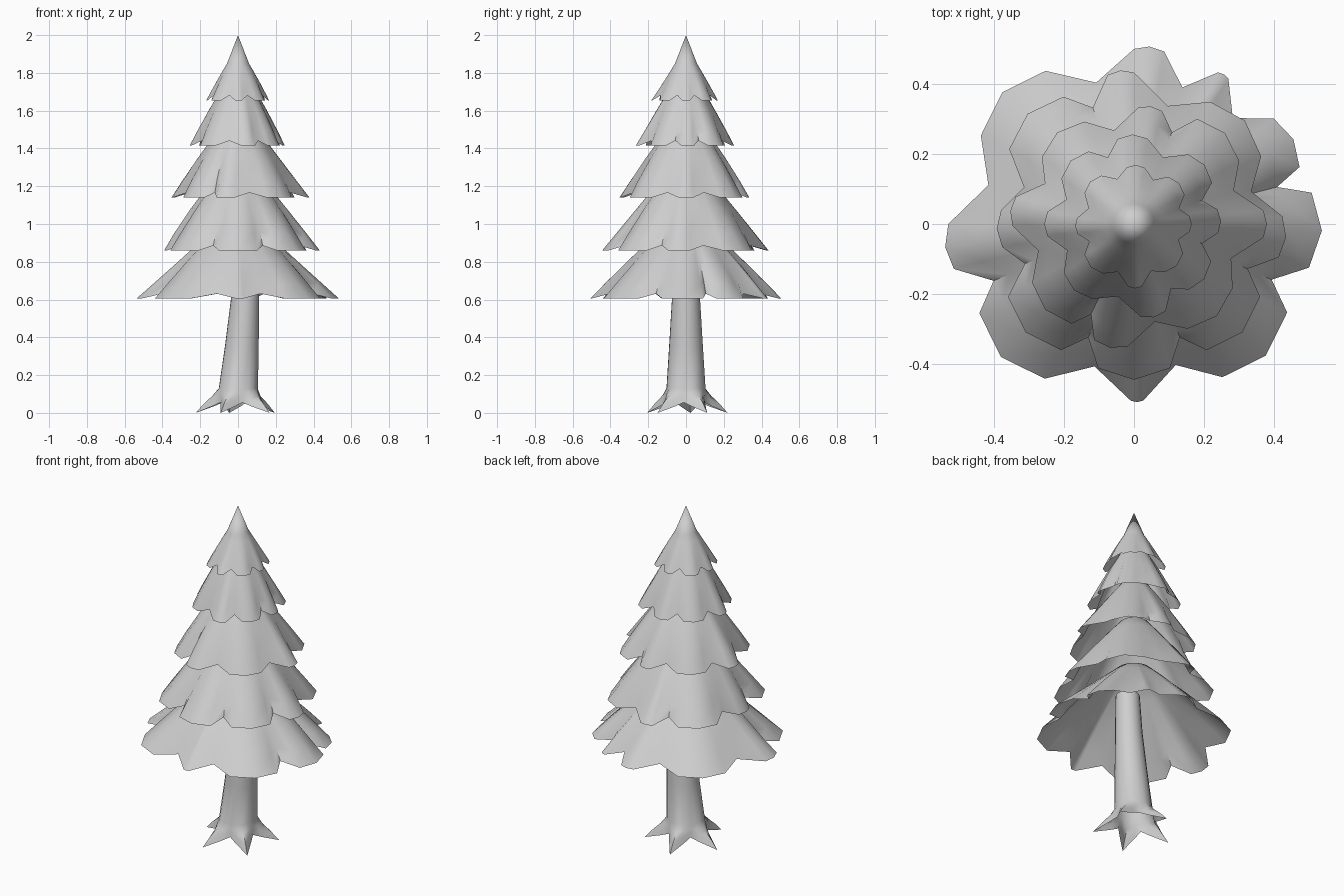
import bpy
import bmesh
from math import cos, sin, radians

cube = bpy.data.objects.get("Cube")
if cube:
    bpy.data.objects.remove(cube, do_unlink=True)

# Single pale grey for the whole tree
grey = bpy.data.materials.new("pale_grey")
grey.use_nodes = True
grey.diffuse_color = (0.62, 0.62, 0.62, 1)
grey.node_tree.nodes["Principled BSDF"].inputs["Base Color"].default_value = (0.62, 0.62, 0.62, 1)


def polar(angle, radius, z, shift=0.0):
    return (shift + radius * cos(radians(angle)), radius * sin(radians(angle)), z)


def loft(name, rings, top=None):
    """Skin closed rings from low to high, open below, with an optional peak."""
    bm = bmesh.new()
    loops = [[bm.verts.new(p) for p in ring] for ring in rings]
    count = len(loops[0])
    pairs = [(i, (i + 1) % count) for i in range(count)]
    for low, high in zip(loops, loops[1:]):
        for i, j in pairs:
            bm.faces.new((low[i], low[j], high[j], high[i]))
    if top:
        centre = bm.verts.new(top)
        for i, j in pairs:
            bm.faces.new((loops[-1][i], loops[-1][j], centre))
    mesh = bpy.data.meshes.new(name)
    bm.to_mesh(mesh)
    bm.free()
    obj = bpy.data.objects.new(name, mesh)
    bpy.context.collection.objects.link(obj)
    mesh.materials.append(grey)
    bpy.ops.object.select_all(action="DESELECT")
    obj.select_set(True)
    bpy.context.view_layer.objects.active = obj
    bpy.ops.object.shade_smooth_by_angle(angle=radians(55))


def rim_outline(lobes):
    """Blunt lobes (angle, half width, length) with a notch between neighbours."""
    points = []
    for n, (angle, half, length) in enumerate(lobes):
        following, next_half, next_length = lobes[(n + 1) % len(lobes)]
        if following < angle:
            following += 360
        notch = (angle + half + following - next_half) / 2
        tip = 0.95 + 0.05 * half / 15
        points += [(angle - half, 0.95 * length, 0), (angle, tip * length, 0),
                   (angle + half, 0.95 * length, 0),
                   (notch, 0.395 * (length + next_length), 0.026)]
    return points


def skirt(name, low, high, reach, neck, lobes, apex):
    """Hollow cone whose folds run from the notched rim and fade upwards."""
    outline = rim_outline(lobes)
    rings = []
    for t in (1, 0.8, 0.5, 0.2, 0):
        ring = []
        for angle, factor, lift in outline:
            wave = 1 - (1 - factor) * t ** 1.5
            radius = (neck + (reach - neck) * t) * wave
            ring.append(polar(angle, radius, high + (low - high) * t + lift * t ** 4))
        rings.append(ring)
    loft(name, rings, top=(0, 0, apex))


# Branch skirts, bottom to top
skirt("lowest_branches", 0.605, 1.0, 0.53, 0.1,
      [(-2, 12, 1.02), (28, 9, 0.99), (59, 2, 0.98), (85, 5, 0.99), (135, 15, 1),
       (187, 7, 1.05), (225, 15, 1.01), (271, 2, 1), (315, 15, 1)], 1.03)
skirt("lower_branches", 0.86, 1.3, 0.445, 0.08,
      [(-5, 8, 1), (43, 15, 0.97), (95, 5, 1.02), (134, 15, 0.98),
       (182, 8, 0.9), (225, 15, 0.98), (270, 14, 1), (315, 15, 0.98)], 1.33)
skirt("middle_branches", 1.14, 1.56, 0.375, 0.06,
      [(0, 6, 1.04), (45, 14, 0.98), (82, 6, 0.93), (130, 14, 0.91),
       (174, 7, 0.97), (224, 14, 0.94), (259, 8, 0.98), (312, 15, 0.94)], 1.59)
skirt("upper_branches", 1.415, 1.78, 0.27, 0.05,
      [(2, 8, 0.94), (40, 12, 0.98), (91, 10, 0.96), (135, 13, 0.95),
       (180, 8, 0.97), (228, 13, 0.95), (282, 8, 1.03), (322, 12, 0.95)], 1.8)
skirt("crown", 1.655, 1.85, 0.175, 0.058,
      [(0, 8, 0.96), (42, 12, 1), (88, 9, 0.98), (136, 12, 1),
       (182, 8, 0.98), (225, 13, 1), (271, 6, 1.08), (316, 13, 0.98)], 2.0)

# Leaning hollow trunk that flares into five pointed roots
ROOTS = 5
STEPS = 4
angles = [30 + n * 360 / (ROOTS * STEPS) for n in range(ROOTS * STEPS)]


def root_ring(tip, side, valley):
    profile = (tip, side, valley, side)
    return [polar(a, *profile[n % STEPS]) for n, a in enumerate(angles)]


trunk_rings = [root_ring((0.225, 0.0), (0.14, 0.035), (0.108, 0.055)),
               root_ring((0.185, 0.045), (0.128, 0.07), (0.107, 0.08)),
               root_ring((0.137, 0.09), (0.118, 0.1), (0.107, 0.105))]
for z, radius, lean in ((0.13, 0.104, 0.002), (0.35, 0.09, 0.02), (0.6, 0.075, 0.037), (0.83, 0.066, 0.045)):
    trunk_rings.append([polar(a, radius, z, lean) for a in angles])
loft("trunk_and_roots", trunk_rings)
